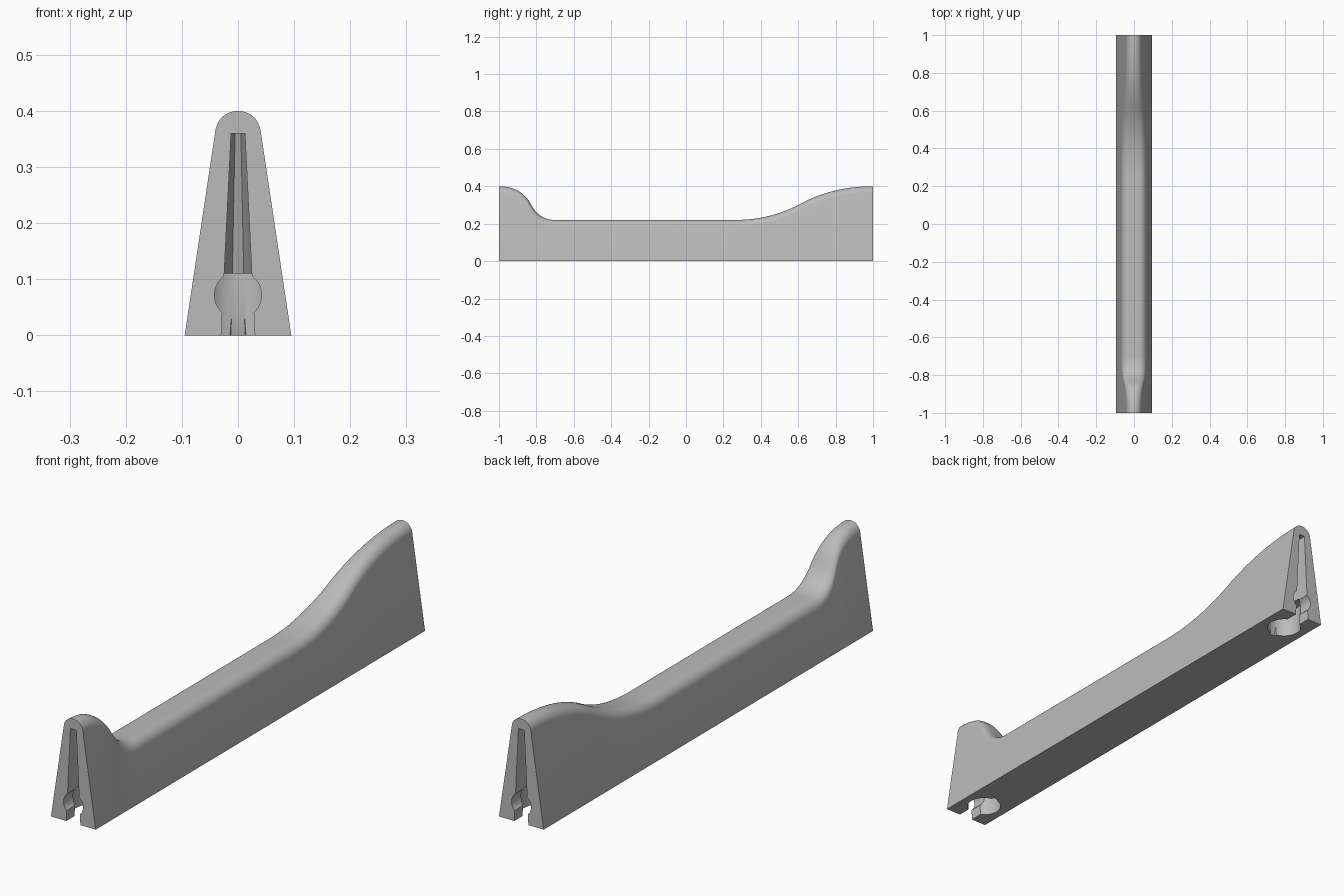
import bpy, bmesh
from math import sin, cos, pi, atan, radians, sqrt
from mathutils import Matrix, Vector

cube = bpy.data.objects.get("Cube")
if cube:
    bpy.data.objects.remove(cube, do_unlink=True)

grey = bpy.data.materials.new("light_grey")
grey.use_nodes = True
colour = (0.5, 0.5, 0.5, 1)
grey.diffuse_color = colour
grey.node_tree.nodes["Principled BSDF"].inputs["Base Color"].default_value = colour

BASE, SLOPE, RADIUS = 0.095, 0.15, 0.04
LOW, HIGH = 0.22, 0.4


def make_object(name, bm):
    bmesh.ops.recalc_face_normals(bm, faces=bm.faces)
    mesh = bpy.data.meshes.new(name)
    bm.to_mesh(mesh)
    bm.free()
    mesh.materials.append(grey)
    obj = bpy.data.objects.new(name, mesh)
    bpy.context.collection.objects.link(obj)
    return obj


def ease(p, start, mid, end, steps):
    """Points of an S curve through two bent arcs."""
    pts = []
    for a, b, corner in ((start, mid, p[0]), (mid, end, p[1])):
        for i in range(steps):
            t = i / steps
            pts.append(tuple((1 - t) ** 2 * a[k] + 2 * t * (1 - t) * corner[k]
                             + t * t * b[k] for k in (0, 1)))
    return pts + [end]


def section(y, height, steps=12):
    """Tapered cross-section with rounded top corners."""
    zc = height - RADIUS
    xc = max(0.0006, BASE - SLOPE * zc - RADIUS * sqrt(1 + SLOPE ** 2))
    first = atan(SLOPE)
    half = [(BASE, 0)]
    for i in range(steps + 1):
        a = first + (pi / 2 - first) * i / steps
        half.append((xc + RADIUS * cos(a), zc + RADIUS * sin(a)))
    outline = half + [(-x, z) for x, z in reversed(half)]
    return [Vector((x, y, z)) for x, z in outline]


# Body: rounded wedge section swept along the top profile
spine = ease([(-0.88, HIGH), (-0.785, LOW)], (-1, HIGH), (-0.83, 0.305), (-0.7, LOW), 12)
spine += ease([(0.45, LOW), (0.78, HIGH)], (0.26, LOW), (0.61, 0.305), (1, HIGH), 16)
bm = bmesh.new()
rings = [[bm.verts.new(v) for v in section(y, z)] for y, z in spine]
for a, b in zip(rings, rings[1:]):
    for i in range(len(a)):
        j = (i + 1) % len(a)
        bm.faces.new((a[i], a[j], b[j], b[i]))
bm.faces.new(rings[0])
bm.faces.new(rings[-1])
body = make_object("grip_body", bm)


def cutter(name, sides, r1, r2, depth, matrix):
    bm = bmesh.new()
    bmesh.ops.create_cone(bm, cap_ends=True, segments=sides, radius1=r1,
                          radius2=r2, depth=depth, matrix=matrix)
    obj = make_object(name, bm)
    obj.hide_render = True
    return obj


# End openings: tapered slot, round socket from below, round cross hole
cutters = []
for end, label in ((-1, "front"), (1, "back")):
    turn = Matrix.Rotation(pi / 8, 4, 'Z')
    slot = (Matrix.Translation((0, end, 0.17)) @ Matrix.Diagonal((1, 6, 1, 1)) @ turn)
    cutters.append(cutter(label + "_slot", 8, 0.0335, 0.0133, 0.38, slot))
    socket = Matrix.Translation((0, end * 0.893, 0.045))
    cutters.append(cutter(label + "_socket", 32, 0.064, 0.064, 0.13, socket))
    hole = Matrix.Translation((0, end * 0.97, 0.072)) @ Matrix.Rotation(pi / 2, 4, 'X')
    cutters.append(cutter(label + "_hole", 32, 0.042, 0.042, 0.15, hole))

for c in cutters:
    mod = body.modifiers.new(c.name, 'BOOLEAN')
    mod.operation = 'DIFFERENCE'
    mod.solver = 'EXACT'
    mod.object = c

bpy.ops.object.select_all(action='DESELECT')
body.select_set(True)
bpy.context.view_layer.objects.active = body
for c in cutters:
    bpy.ops.object.modifier_apply(modifier=c.name)
for c in cutters:
    bpy.data.objects.remove(c, do_unlink=True)
bpy.ops.object.shade_smooth_by_angle(angle=radians(30))
